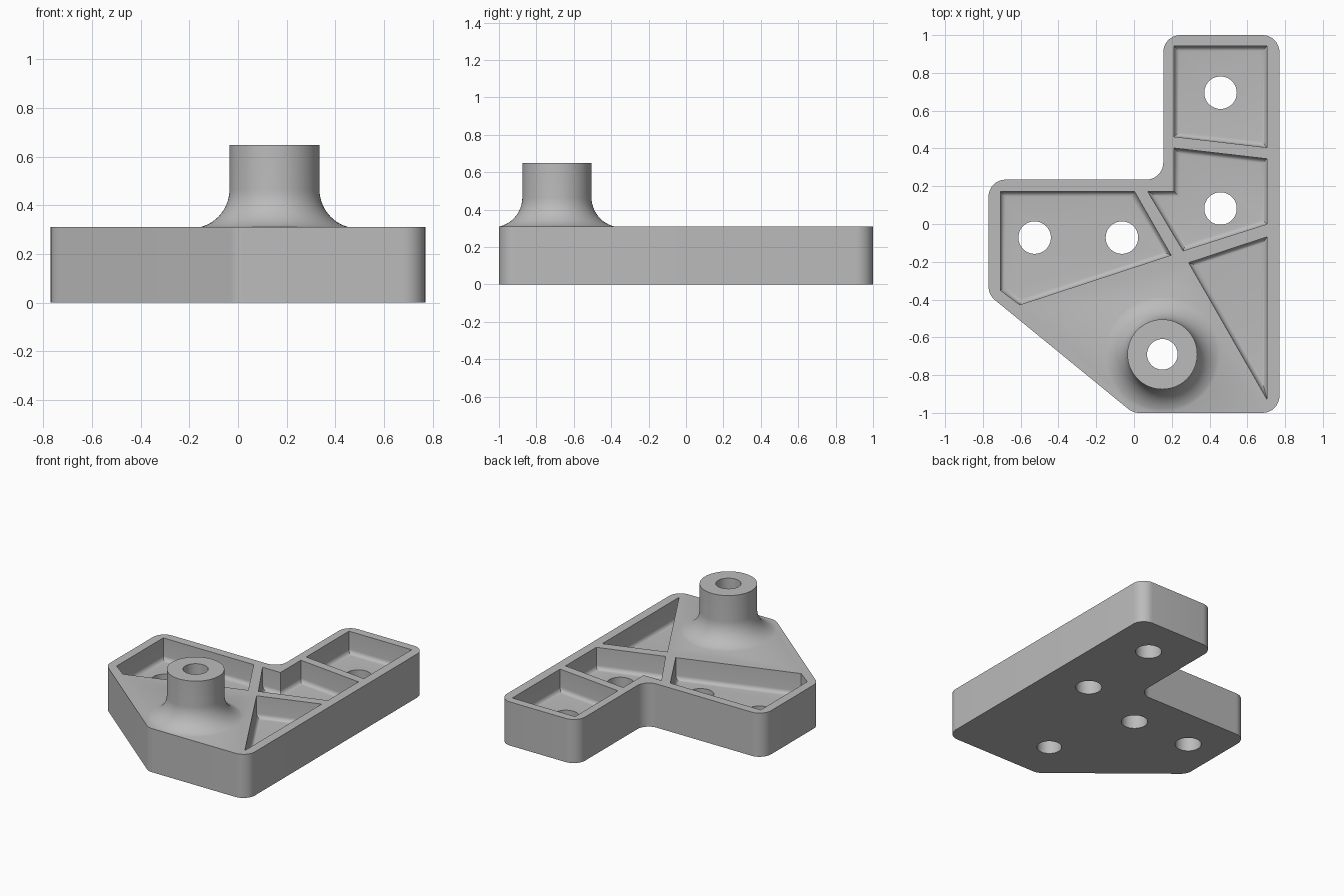
import bpy, bmesh
from math import sin, cos, pi, tan, sqrt, asin
from mathutils import Vector

if "Cube" in bpy.data.objects:
    bpy.data.objects.remove(bpy.data.objects["Cube"])

TOP, FLOOR, BOSS_TOP = 0.31, 0.155, 0.648
BOSS = (0.15, -0.69)
FILLET = 0.03

grey = bpy.data.materials.new("bracket_grey")
grey.use_nodes = True
COLOUR = (0.5, 0.5, 0.5, 1)
grey.diffuse_color = COLOUR
grey.node_tree.nodes["Principled BSDF"].inputs["Base Color"].default_value = COLOUR


def loft(name, rings):
    """Solid skinned through closed rings that share a point count."""
    bm = bmesh.new()
    loops = [[bm.verts.new(p) for p in ring] for ring in rings]
    for a, b in zip(loops, loops[1:]):
        n = len(a)
        for i in range(n):
            j = (i + 1) % n
            bm.faces.new((a[i], a[j], b[j], b[i]))
    bm.faces.new(loops[0])
    bm.faces.new(loops[-1])
    bmesh.ops.recalc_face_normals(bm, faces=bm.faces)
    mesh = bpy.data.meshes.new(name)
    bm.to_mesh(mesh)
    bm.free()
    mesh.materials.append(grey)
    ob = bpy.data.objects.new(name, mesh)
    bpy.context.collection.objects.link(ob)
    return ob


def at_height(points, z):
    return [(p[0], p[1], z) for p in points]


def circle(centre, r, n):
    return [(centre[0] + r * cos(2 * pi * i / n), centre[1] + r * sin(2 * pi * i / n))
            for i in range(n)]


def rounded(points, r, steps=10):
    """Replace every polygon corner by an arc of radius r."""
    out = []
    for i, p in enumerate(points):
        p = Vector(p)
        a = (Vector(points[i - 1]) - p).normalized()
        b = (Vector(points[(i + 1) % len(points)]) - p).normalized()
        half = a.angle(b) / 2
        centre = p + (a + b).normalized() * r / sin(half)
        start = p + a * r / tan(half) - centre
        sweep = start.angle_signed(p + b * r / tan(half) - centre)
        for k in range(steps + 1):
            t = -sweep * k / steps
            out.append(centre + Vector((start.x * cos(t) - start.y * sin(t),
                                        start.x * sin(t) + start.y * cos(t))))
    return out


def inset(points, d):
    """Mitred inward offset of a clockwise polygon."""
    out = []
    for i, p in enumerate(points):
        p = Vector(p)
        u = (p - Vector(points[i - 1])).normalized()
        v = (Vector(points[(i + 1) % len(points)]) - p).normalized()
        nu, nv = Vector((u.y, -u.x)), Vector((v.y, -v.x))
        out.append(p + (nu + nv) * d / (1 + nu.dot(nv)))
    return out


def combine(base, tool, operation):
    mod = base.modifiers.new(operation.lower(), 'BOOLEAN')
    mod.operation, mod.solver, mod.object = operation, 'EXACT', tool
    bpy.context.view_layer.objects.active = base
    bpy.ops.object.modifier_apply(modifier=mod.name)
    bpy.data.objects.remove(tool)


# Plate outline with rounded corners
outline = rounded([(0.155, 1), (0.77, 1), (0.77, -1), (-0.005, -1),
                   (-0.77, -0.375), (-0.77, 0.235), (0.155, 0.235)], 0.09)
bracket = loft("bracket", [at_height(outline, 0), at_height(outline, TOP)])

# Boss with a flared foot
flare, centre_r, centre_z = 0.16, 0.345, 0.465
low = asin((centre_z - TOP) / flare)
profile = [(centre_r - flare * cos(low), TOP - 0.08)]
for k in range(13):
    t = low * (1 - k / 12)
    profile.append((centre_r - flare * cos(t), centre_z - flare * sin(t)))
profile.append((centre_r - flare, BOSS_TOP))
boss = loft("boss", [at_height(circle(BOSS, r, 64), z) for r, z in profile])
combine(bracket, boss, 'UNION')

# Pockets between the ribs, filleted along the floor
pockets = [
    [(0.212, 0.942), (0.705, 0.942), (0.705, 0.405), (0.212, 0.462)],
    [(0.212, 0.402), (0.705, 0.345), (0.705, 0), (0.26, -0.142),
     (0.072, 0.173), (0.212, 0.173)],
    [(-0.708, 0.173), (0.002, 0.173), (0.196, -0.165), (-0.605, -0.428),
     (-0.708, -0.35)],
    [(0.705, -0.068), (0.705, -0.93), (0.29, -0.205)],
]
for shape in pockets:
    rings = [at_height(shape, TOP + 0.1)]
    for k in range(7):
        t = pi / 2 * k / 6
        rings.append(at_height(inset(shape, FILLET * (1 - cos(t))),
                               FLOOR + FILLET * (1 - sin(t))))
    combine(bracket, loft("pocket_cutter", rings), 'DIFFERENCE')

# Screw holes and the bore through the boss
holes = [(0.458, 0.695, 0.086), (0.458, 0.082, 0.086), (-0.064, -0.072, 0.086),
         (-0.526, -0.072, 0.086), (*BOSS, 0.081)]
for x, y, r in holes:
    ring = circle((x, y), r, 48)
    cutter = loft("hole_cutter", [at_height(ring, -0.1), at_height(ring, 1)])
    combine(bracket, cutter, 'DIFFERENCE')

# Smooth rounded surfaces, sharp edges kept
bpy.ops.object.select_all(action='DESELECT')
bracket.select_set(True)
bpy.context.view_layer.objects.active = bracket
bpy.ops.object.shade_smooth_by_angle(angle=pi / 7)
